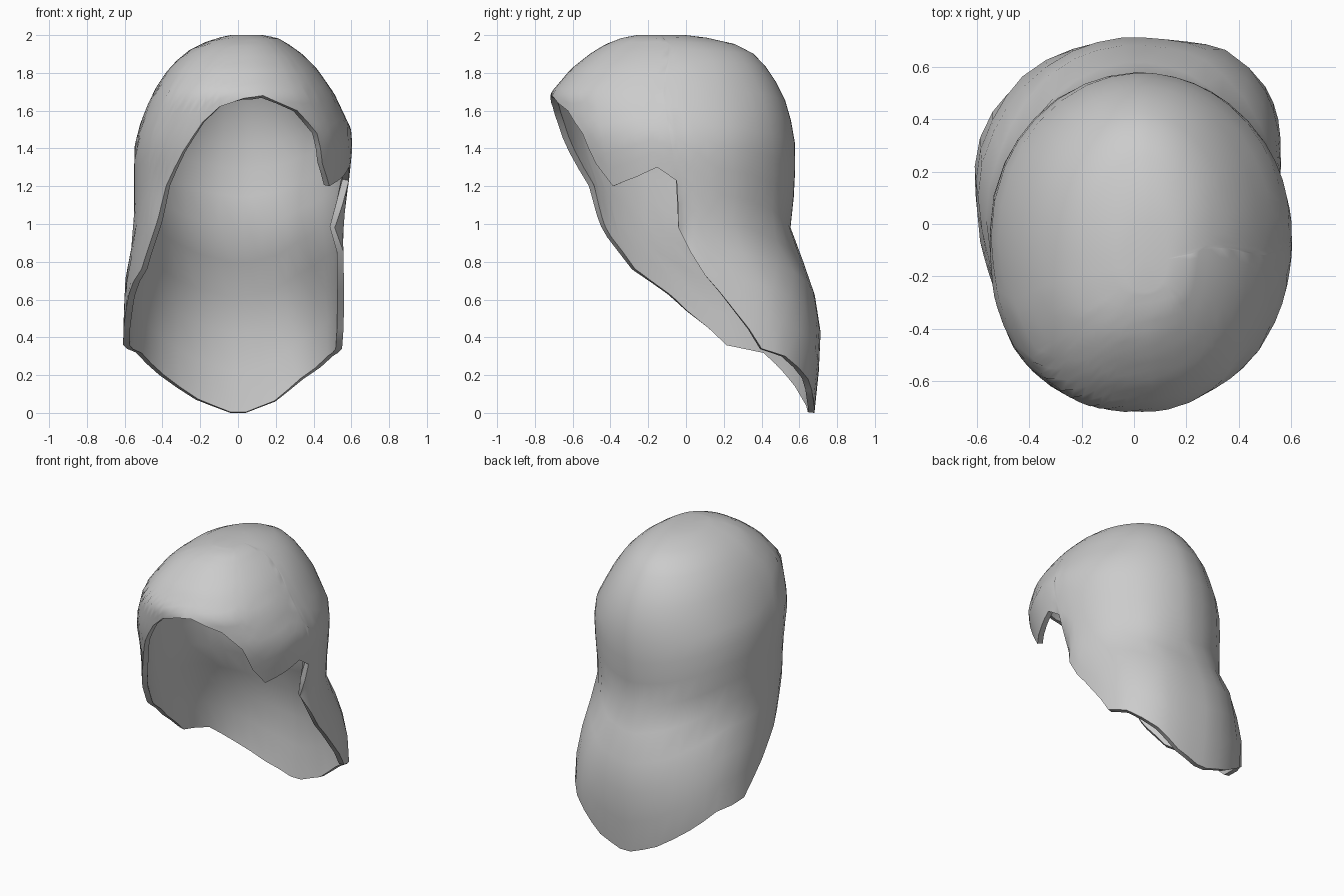
import bpy, bmesh, math

# Horizontal sections: z, front y, back y, left x, right x
SECTIONS = [
    (0.00, -0.25, 0.68, -0.58, 0.55),
    (0.38, -0.28, 0.72, -0.61, 0.565),
    (0.70, -0.46, 0.67, -0.598, 0.56),
    (0.95, -0.60, 0.55, -0.55, 0.56),
    (1.20, -0.62, 0.577, -0.55, 0.585),
    (1.40, -0.68, 0.58, -0.55, 0.605),
    (1.50, -0.70, 0.57, -0.53, 0.60),
    (1.69, -0.72, 0.515, -0.455, 0.51),
    (1.82, -0.61, 0.435, -0.37, 0.42),
    (1.90, -0.51, 0.36, -0.29, 0.34),
    (1.95, -0.43, 0.27, -0.21, 0.27),
    (1.985, -0.34, 0.12, -0.11, 0.21),
    (2.00, -0.26, 0.00, -0.04, 0.13),
]

# Lower edge, from the brow around the right side, nape and left side
HEM = [
    (0.03, -0.72, 1.665), (0.13, -0.70, 1.68), (0.30, -0.60, 1.60),
    (0.38, -0.50, 1.48), (0.42, -0.45, 1.32), (0.45, -0.36, 1.20),
    (0.53, -0.25, 1.25), (0.57, -0.15, 1.30), (0.59, -0.05, 1.23),
    (0.55, -0.06, 0.98), (0.56, 0.10, 0.73), (0.56, 0.25, 0.55),
    (0.55, 0.40, 0.34), (0.51, 0.53, 0.30), (0.35, 0.65, 0.18),
    (0.20, 0.68, 0.06), (0.04, 0.67, 0.0), (-0.04, 0.67, 0.0),
    (-0.22, 0.64, 0.07), (-0.40, 0.54, 0.20), (-0.52, 0.42, 0.32),
    (-0.60, 0.22, 0.36), (-0.60, 0.0, 0.54), (-0.58, -0.10, 0.63),
    (-0.53, -0.30, 0.76), (-0.47, -0.43, 0.93), (-0.42, -0.47, 1.04),
    (-0.37, -0.50, 1.20), (-0.30, -0.63, 1.38), (-0.19, -0.69, 1.54),
    (-0.10, -0.71, 1.62),
]
ROWS = 16


def section(z):
    for a, b in zip(SECTIONS, SECTIONS[1:]):
        if z <= b[0]:
            t = (z - a[0]) / (b[0] - a[0])
            return [p + (q - p) * t for p, q in zip(a, b)][1:]
    return SECTIONS[-1][1:]


def angle_at(x, y, z):
    f, b, l, r = section(z)
    return math.atan2((x - (l + r) / 2) / ((r - l) / 2),
                      ((f + b) / 2 - y) / ((b - f) / 2))


def surface(phi, z):
    f, b, l, r = section(z)
    s, c = math.sin(phi), math.cos(phi)
    # Each quarter has its own roundness
    if c > 0:
        n = 2.15 if s > 0 else 2.6
    else:
        low = min(1, max(0, (1.1 - z) / 0.6))
        n = 2.0 + 0.8 * low if s > 0 else 2.0 - 0.12 * low
    k = (abs(s) ** n + abs(c) ** n) ** (-1 / n)
    x = (l + r) / 2 + (r - l) / 2 * s * k
    y = (f + b) / 2 - (b - f) / 2 * c * k
    # Edge tucked inward below the right notch
    if x > 0.3:
        x -= 0.07 * math.exp(-((z - 0.99) / 0.12) ** 2 - ((y + 0.08) / 0.07) ** 2)
    return (x, y, z)


# Columns: steadily rising angle and starting height, one extra between each pair
keys = []
for p in HEM:
    phi = angle_at(*p)
    if keys:
        prev = keys[-1][0]
        phi = prev + max(0.012, (phi - prev + math.pi) % math.tau - math.pi)
    keys.append((phi, p[2]))
keys.append((keys[0][0] + math.tau, keys[0][1]))
columns = []
for (p0, z0), (p1, z1) in zip(keys, keys[1:]):
    columns += [(p0, z0), ((p0 + p1) / 2, (z0 + z1) / 2)]

# Outer surface from hem to crown
bm = bmesh.new()
grid = []
for phi, h in columns:
    grid.append([bm.verts.new(surface(phi, h + (2 - h) * (1 - (1 - i / ROWS) ** 1.8)))
                 for i in range(ROWS + 1)])
crown = bm.verts.new((0.045, -0.13, 2.0))
for a, b in zip(grid, grid[1:] + grid[:1]):
    for i in range(ROWS):
        bm.faces.new((a[i], b[i], b[i + 1], a[i + 1]))
    bm.faces.new((a[ROWS], b[ROWS], crown))
bm.normal_update()
mesh = bpy.data.meshes.new("hair_shell")
bm.to_mesh(mesh)
bm.free()
hair = bpy.data.objects.new("hair_shell", mesh)
bpy.context.collection.objects.link(hair)

# Thin wall turned inward
wall = hair.modifiers.new("wall", 'SOLIDIFY')
wall.thickness = 0.035
wall.offset = -1

bpy.context.view_layer.objects.active = hair
hair.select_set(True)
bpy.ops.object.modifier_apply(modifier="wall")
bpy.ops.object.shade_smooth_by_angle(angle=math.radians(45))
